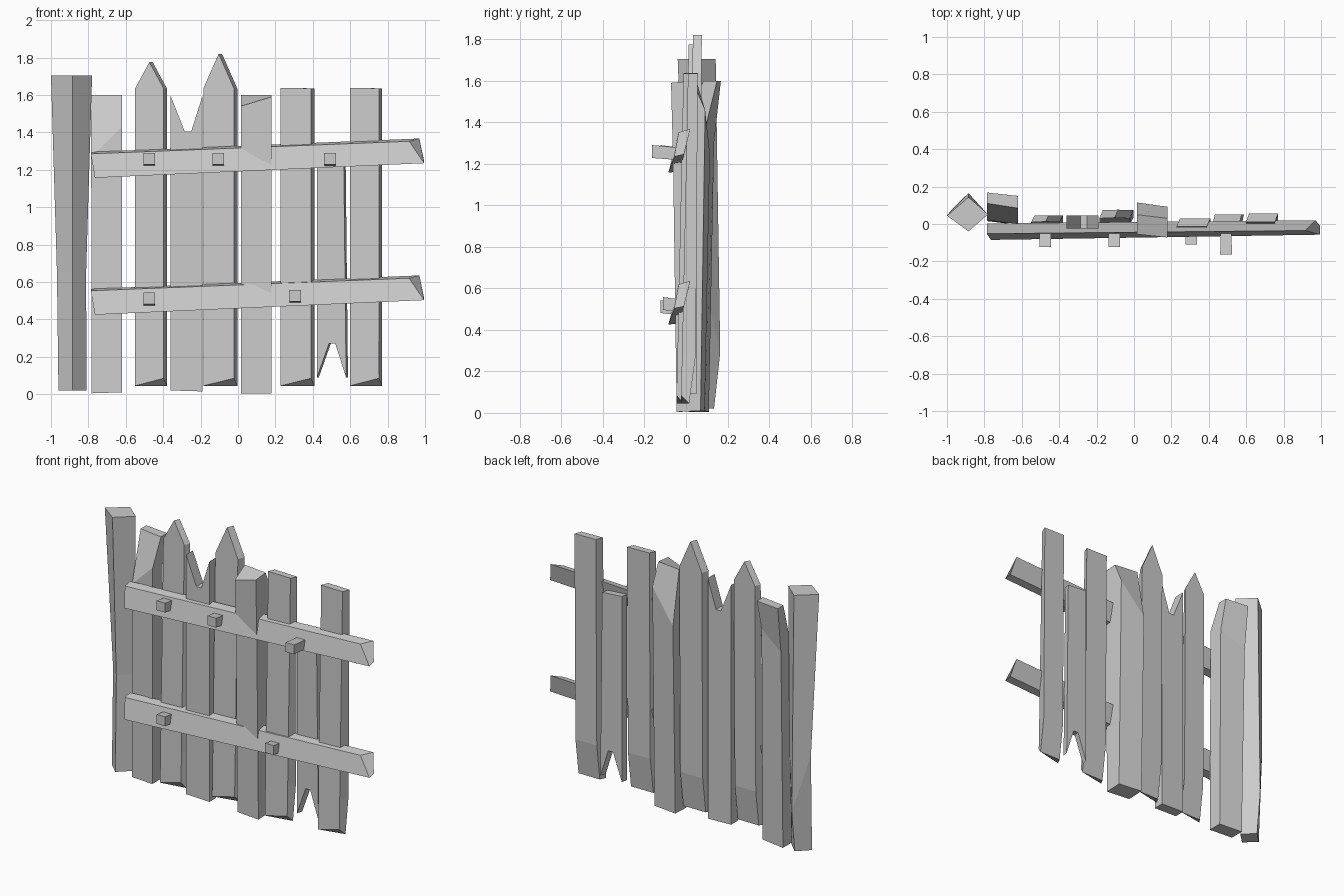
import bpy, bmesh


def finish(name, bm):
    bmesh.ops.recalc_face_normals(bm, faces=bm.faces[:])
    me = bpy.data.meshes.new(name)
    bm.to_mesh(me)
    bm.free()
    ob = bpy.data.objects.new(name, me)
    bpy.context.collection.objects.link(ob)
    return ob


def loft(name, rings):
    """Join four-sided rings (front-left, front-right, back-right, back-left)."""
    bm = bmesh.new()
    rv = [[bm.verts.new(p) for p in r] for r in rings]
    bm.faces.new(rv[0])
    bm.faces.new(rv[-1])
    for a, b in zip(rv, rv[1:]):
        for i in range(4):
            j = (i + 1) % 4
            bm.faces.new((a[i], a[j], b[j], b[i]))
    return finish(name, bm)


def board(name, outline, yf, yb, dx=0.018, worn=True):
    """Extrude a front outline backwards; worn boards get a chamfered foot."""
    bm = bmesh.new()
    n = len(outline)
    xr = max(p[0] for p in outline)
    f = [bm.verts.new((x, yf, z)) for x, z in outline]
    b = [bm.verts.new((x + dx, yb, z)) for x, z in outline]
    bm.faces.new(f)
    bm.faces.new(b)
    for i in range(n):
        j = (i + 1) % n
        bm.faces.new((f[i], f[j], b[j], b[i]))
    if worn:
        bmesh.ops.bisect_plane(bm, geom=bm.verts[:] + bm.edges[:] + bm.faces[:],
                               plane_co=(0, 0, 0.28), plane_no=(0, 0, 1))
    for v in bm.verts:
        z = v.co.z
        back = v.co.y > (yf + yb) / 2
        low = 1 - z / 1.64
        if worn:
            v.co.y -= (0.012 if back else 0.035) * low
            if z < 0.1 and back:
                v.co.y -= 0.03
            if z < 0.1 and not back and v.co.x > xr - 0.02:
                v.co.z = 0.085
    bmesh.ops.triangulate(bm, faces=[fc for fc in bm.faces if len(fc.verts) > 4])
    return finish(name, bm)


# Twisted corner post with a kink
loft("post", [
    [(-0.885, -0.01, 0.02), (-0.81, 0.062, 0.02), (-0.885, 0.135, 0.02), (-0.96, 0.062, 0.02)],
    [(-0.885, 0.0, 0.65), (-0.812, 0.085, 0.65), (-0.885, 0.165, 0.29), (-0.968, 0.085, 0.65)],
    [(-0.885, -0.04, 1.705), (-0.78, 0.052, 1.705), (-0.885, 0.143, 1.705), (-1.0, 0.045, 1.705)]])

# Thick board bent backwards at the top
loft("bent_board_left", [
    [(-0.782, 0.015, 0.005), (-0.62, -0.005, 0.01), (-0.62, 0.09, 0.01), (-0.782, 0.11, 0.005)],
    [(-0.785, 0.02, 1.27), (-0.62, 0.0, 1.43), (-0.62, 0.1, 1.4), (-0.785, 0.135, 1.3)],
    [(-0.785, 0.11, 1.6), (-0.62, 0.085, 1.6), (-0.62, 0.15, 1.6), (-0.785, 0.168, 1.6)]])

# Thick board pushing through the rails
loft("bent_board_middle", [
    [(0.015, -0.028, 0.005), (0.18, -0.045, 0.005), (0.18, 0.07, 0.01), (0.015, 0.09, 0.01)],
    [(0.015, -0.042, 1.25), (0.18, -0.062, 1.2), (0.18, 0.092, 1.46), (0.015, 0.115, 1.25)],
    [(0.015, -0.055, 1.54), (0.18, -0.072, 1.59), (0.18, 0.03, 1.6), (0.015, 0.05, 1.6)]])

# Pointed boards
for name, x0, x1, peak, yf, yb in (("pointed_board_a", -0.55, -0.398, 1.775, 0.01, 0.045),
                                   ("pointed_board_b", -0.185, -0.022, 1.82, 0.03, 0.075)):
    board(name, [(x0, 0.045), (x1, 0.045), (x1, 1.635), ((x0 + x1) / 2, peak), (x0, 1.635)], yf, yb)

# Split-top board
board("split_top_board", [(-0.36, 0.02), (-0.19, 0.015), (-0.19, 1.595), (-0.25, 1.405),
                          (-0.285, 1.405), (-0.36, 1.595)], -0.025, 0.045, 0.0, False)

# Plain boards
for name, x0, x1, yf, yb in (("plain_board_a", 0.228, 0.39, -0.012, 0.03),
                             ("plain_board_b", 0.598, 0.753, 0.01, 0.057)):
    board(name, [(x0, 0.045), (x1, 0.045), (x1, 1.635), (x0, 1.638)], yf, yb)

# Short board with a split foot
board("split_foot_board", [(0.422, 0.09), (0.486, 0.27), (0.52, 0.27), (0.578, 0.09),
                           (0.565, 1.3), (0.422, 1.31)], 0.008, 0.05, 0.01, False)

# Two sloping rails with skewed ends
for name, dz in (("upper_rail", 0.0), ("lower_rail", -0.732)):
    loft(name, [
        [(-0.765, -0.085, 1.157 + dz), (-0.765, -0.025, 1.165 + dz),
         (-0.787, 0.003, 1.295 + dz), (-0.787, -0.052, 1.285 + dz)],
        [(0.995, -0.057, 1.235 + dz), (0.995, -0.01, 1.245 + dz),
         (0.97, 0.02, 1.367 + dz), (0.915, -0.035, 1.352 + dz)]])

# Square pegs
for i, (x, z, y) in enumerate(((-0.475, 1.255, -0.122), (-0.105, 1.255, -0.122), (0.492, 1.255, -0.163),
                               (-0.475, 0.508, -0.122), (0.305, 0.523, -0.11))):
    def ring(yy, s, d):
        return [(x - s, yy, z - s + d), (x + s, yy, z - s + d), (x + s, yy, z + s + d), (x - s, yy, z + s + d)]
    loft(f"peg_{i + 1}", [ring(y, 0.031, 0.004), ring(-0.02, 0.03, -0.008)])
